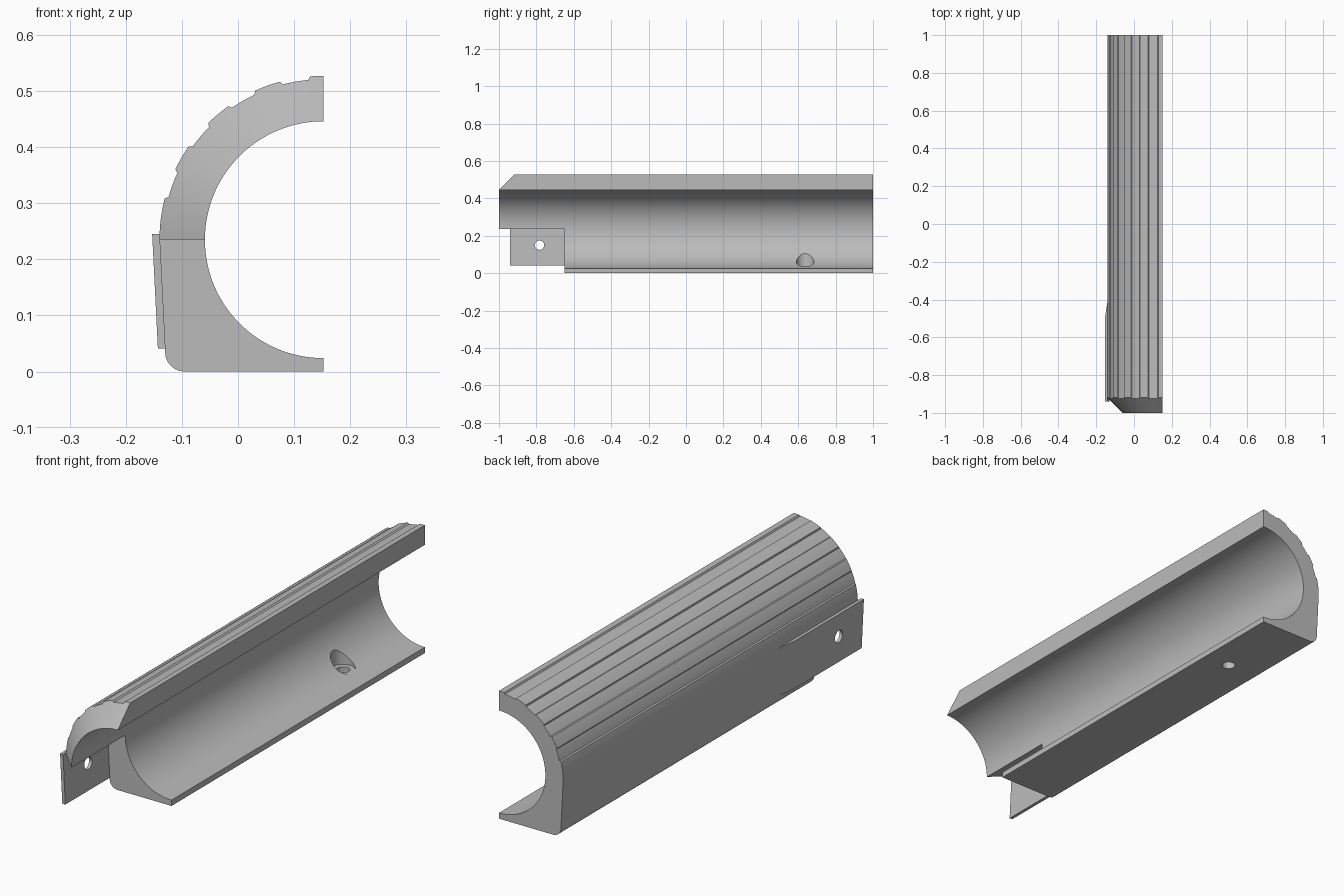
import bpy, bmesh, math
from collections import Counter
from mathutils import Matrix, Vector

if "Cube" in bpy.data.objects:
    bpy.data.objects.remove(bpy.data.objects["Cube"])

# Bore axis, radii and lengthwise stations
CX, CZ = 0.152, 0.235
BORE, RIB, GROOVE = 0.211, 0.292, 0.286
FRONT, SHOULDER, BACK = -1.0, -0.65, 1.0

grey = bpy.data.materials.new("plain grey")
grey.use_nodes = True
grey.diffuse_color = (0.5, 0.5, 0.5, 1)
grey.node_tree.nodes["Principled BSDF"].inputs["Base Color"].default_value = (0.5, 0.5, 0.5, 1)


def solid_from_cells(name, cells):
    """Join eight-cornered cells into one shell, dropping the walls they share."""
    bm = bmesh.new()
    verts, quads = {}, []

    def vert(p):
        key = tuple(round(c, 5) for c in p)
        if key not in verts:
            verts[key] = bm.verts.new(p)
        return verts[key]

    for near, far in cells:
        a, b = [vert(p) for p in near], [vert(p) for p in far]
        quads += [a, b]
        for i in range(4):
            j = (i + 1) % 4
            quads.append([a[i], a[j], b[j], b[i]])
    uses = Counter(frozenset(q) for q in quads)
    for q in quads:
        if uses[frozenset(q)] == 1:
            bm.faces.new(q)
    bmesh.ops.recalc_face_normals(bm, faces=bm.faces)
    mesh = bpy.data.meshes.new(name)
    bm.to_mesh(mesh)
    bm.free()
    obj = bpy.data.objects.new(name, mesh)
    bpy.context.collection.objects.link(obj)
    mesh.materials.append(grey)
    return obj


def select(obj):
    bpy.ops.object.select_all(action='DESELECT')
    obj.select_set(True)
    bpy.context.view_layer.objects.active = obj


def drill(obj, start, end, radius):
    """Cut a round hole between two points."""
    start, end = Vector(start), Vector(end)
    axis = end - start
    bm = bmesh.new()
    spin = axis.to_track_quat('Z', 'Y').to_matrix().to_4x4()
    bmesh.ops.create_cone(bm, cap_ends=True, segments=40, radius1=radius, radius2=radius,
                          depth=axis.length, matrix=Matrix.Translation((start + end) / 2) @ spin)
    mesh = bpy.data.meshes.new("drill")
    bm.to_mesh(mesh)
    bm.free()
    mesh.materials.append(grey)
    cutter = bpy.data.objects.new("drill", mesh)
    cutter.hide_render = True
    bpy.context.collection.objects.link(cutter)
    mod = obj.modifiers.new("hole", 'BOOLEAN')
    mod.operation, mod.solver, mod.object = 'DIFFERENCE', 'EXACT', cutter
    select(obj)
    bpy.ops.object.modifier_apply(modifier=mod.name)
    bpy.data.objects.remove(cutter)


def polar(theta, radius):
    """Point around the bore, theta in degrees from the top towards the right side."""
    t = math.radians(theta)
    return (CX - radius * math.sin(t), CZ + radius * math.cos(t))


def flank_x(z):
    return -0.14 + (CZ - z) * 0.05


# Upper half of the section: ribs and grooves alternating every ten degrees
angles = {a * 2.5 for a in range(37)}
for edge in range(5, 80, 10):
    angles.discard(float(edge))
    angles |= {edge - 0.4, edge + 0.4}
upper = []
for a in sorted(angles):
    ribbed = int((a + 5) // 10) % 2 == 0 or a > 76
    upper.append((polar(a, BORE), polar(a, RIB if ribbed else GROOVE)))

# Lower half: leaning flank, rounded corner, flat underside
corner = 0.035
cx = flank_x(corner) + corner
outline = []
for i in range(15):
    z = CZ + (corner - CZ) * i / 15
    outline.append((flank_x(z), z))
for i in range(6):
    t = math.radians(15 * i)
    outline.append((cx - corner * math.cos(t), corner - corner * math.sin(t)))
for i in range(16):
    outline.append((cx + (CX - cx) * i / 15, 0.0))
lower = [(polar(90 + i * 2.5, BORE), p) for i, p in enumerate(outline)]


def at(point, y):
    return (point[0], y, point[1])


def nose_y(point):
    """Bevelled front: set back as the radius grows."""
    return FRONT + math.hypot(point[0] - CX, point[1] - CZ) - BORE


# Body: full section behind the shoulder, upper half alone in front of it
cells = []
for half in (upper, lower):
    for (in1, out1), (in2, out2) in zip(half, half[1:]):
        ring = (in1, out1, out2, in2)
        middle = [at(p, SHOULDER) for p in ring]
        cells.append((middle, [at(p, BACK) for p in ring]))
        if half is upper:
            cells.append(([at(p, nose_y(p)) for p in ring], middle))
body = solid_from_cells("half_tube_body", cells)

# Countersunk screw hole in the underside
hole_x, hole_y = 0.033, 0.637
drill(body, (hole_x, hole_y, 0.038), (hole_x, hole_y, 0.2), 0.047)
drill(body, (hole_x, hole_y, -0.1), (hole_x, hole_y, 0.1), 0.026)

# Side tab, fading into the flank at its rear
low, high = 0.041, 0.245
rings = []
for y, thick in ((-0.94, 0.0125), (-0.49, 0.0125), (-0.41, 0.0)):
    rings.append([(flank_x(low) + 0.001, y, low), (flank_x(low) - thick, y, low),
                  (flank_x(high) - thick, y, high), (flank_x(high) + 0.001, y, high)])
tab = solid_from_cells("side_tab", list(zip(rings, rings[1:])))
drill(tab, (-0.3, -0.783, 0.15), (0.0, -0.783, 0.15), 0.025)

for obj in (body, tab):
    select(obj)
    bpy.ops.object.shade_smooth_by_angle(angle=math.radians(30))
